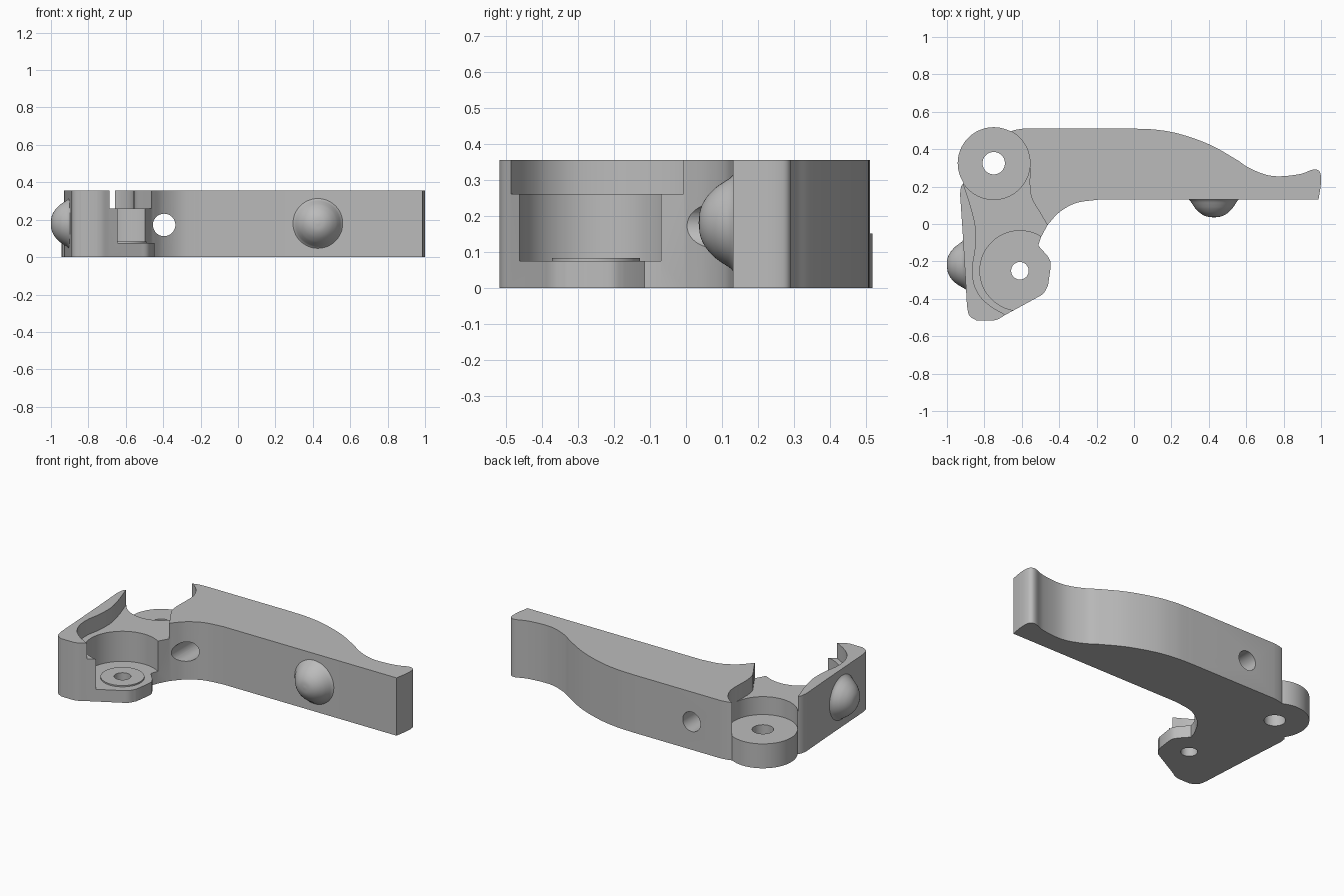
import bpy, bmesh, math
from mathutils import Matrix, Vector

cube = bpy.data.objects.get("Cube")
if cube:
    bpy.data.objects.remove(cube)

HEIGHT = 0.355
PIVOT = (-0.75, 0.325)
SOCKET = (-0.61, -0.25)

grey = bpy.data.materials.new("plain grey")
grey.use_nodes = True
grey.diffuse_color = (0.5, 0.5, 0.5, 1)
grey.node_tree.nodes["Principled BSDF"].inputs["Base Color"].default_value = (0.5, 0.5, 0.5, 1)


def make(name, bm):
    bmesh.ops.recalc_face_normals(bm, faces=bm.faces)
    mesh = bpy.data.meshes.new(name)
    bm.to_mesh(mesh)
    bm.free()
    mesh.materials.append(grey)
    ob = bpy.data.objects.new(name, mesh)
    bpy.context.collection.objects.link(ob)
    return ob


def smooth(pts, steps=6):
    """Catmull-Rom curve through the points."""
    p = [Vector(q) for q in pts]
    p = [2 * p[0] - p[1]] + p + [2 * p[-1] - p[-2]]
    out = []
    for a, b, c, d in zip(p, p[1:], p[2:], p[3:]):
        for i in range(steps):
            t = i / steps
            out.append(0.5 * (2 * b + (c - a) * t + (2 * a - 5 * b + 4 * c - d) * t * t
                              + (3 * b - a - 3 * c + d) * t ** 3))
    return out + [p[-2]]


def prism(name, outline, z0, z1):
    bm = bmesh.new()
    face = bm.faces.new([bm.verts.new((q[0], q[1], z0)) for q in outline])
    top = bmesh.ops.extrude_face_region(bm, geom=[face])["geom"]
    bmesh.ops.translate(bm, vec=(0, 0, z1 - z0),
                        verts=[v for v in top if isinstance(v, bmesh.types.BMVert)])
    return make(name, bm)


def disc(name, centre, r, z0, z1, sides=64):
    ring = [(centre[0] + r * math.cos(i * math.tau / sides),
             centre[1] + r * math.sin(i * math.tau / sides)) for i in range(sides)]
    return prism(name, ring, z0, z1)


def combine(target, tool, operation="DIFFERENCE"):
    mod = target.modifiers.new("shape", "BOOLEAN")
    mod.operation, mod.object, mod.solver = operation, tool, "EXACT"
    bpy.context.view_layer.objects.active = target
    bpy.ops.object.modifier_apply(modifier=mod.name)
    bpy.data.objects.remove(tool)


def dome(name, base, direction):
    profile = smooth([(0.14, -0.006), (0.125, 0.008), (0.112, 0.028), (0.096, 0.05),
                      (0.07, 0.074), (0.038, 0.09), (0, 0.095)], 4)
    bm = bmesh.new()
    verts = [bm.verts.new((q[0], 0, q[1])) for q in profile]
    edges = [bm.edges.new(pair) for pair in zip(verts, verts[1:])]
    bmesh.ops.spin(bm, geom=verts + edges, axis=(0, 0, 1), cent=(0, 0, 0),
                   angle=math.tau, steps=48)
    bmesh.ops.remove_doubles(bm, verts=bm.verts, dist=0.0005)
    turn = Vector(direction).to_track_quat("Z", "Y").to_matrix().to_4x4()
    bmesh.ops.transform(bm, matrix=Matrix.Translation(base) @ turn, verts=bm.verts)
    return make(name, bm)


# Lever body: side wall, front corner, socket flange, inner bend, handle, back
outline = [(-0.85, 0.3), (-0.925, 0.2), (-0.93, 0.16), (-0.917, -0.03), (-0.898, -0.35)]
outline += smooth([(-0.893, -0.44), (-0.88, -0.49), (-0.84, -0.517)])
outline += smooth([(-0.755, -0.517), (-0.725, -0.508), (-0.69, -0.487)], 4)
outline += smooth([(-0.525, -0.397), (-0.485, -0.372), (-0.46, -0.33)])
outline += smooth([(-0.446, -0.235), (-0.447, -0.2), (-0.463, -0.17)], 4)
outline += [(-0.512, -0.115), (-0.497, -0.07)]
outline += smooth([(-0.462, -0.005), (-0.4, 0.062), (-0.31, 0.112), (-0.193, 0.13)])
outline += [(0.986, 0.13)]
outline += smooth([(0.998, 0.2), (1.0, 0.25), (0.99, 0.283), (0.957, 0.291), (0.888, 0.267),
                   (0.78, 0.255), (0.7, 0.265), (0.61, 0.303), (0.545, 0.346), (0.406, 0.424),
                   (0.246, 0.481), (0.12, 0.504), (0, 0.51)])
outline += smooth([(-0.59, 0.51), (-0.63, 0.504), (-0.663, 0.495)], 3)
outline += [PIVOT]
body = prism("lever_body", outline, 0, HEIGHT)

# Stepped recess between side wall and handle
recess = smooth([(-0.914, 0.22), (-0.872, 0.09), (-0.847, -0.02), (-0.848, -0.13), (-0.863, -0.23),
                 (-0.855, -0.32), (-0.82, -0.39), (-0.765, -0.44), (-0.684, -0.487)])
recess += [(-0.6, -0.6), (-0.3, -0.5), (-0.42, -0.05)]
recess += smooth([(-0.462, -0.008), (-0.505, 0.065), (-0.545, 0.134), (-0.557, 0.2), (-0.556, 0.3)])
recess += [PIVOT]
combine(body, prism("recess_cutter", recess, 0.26, 0.5))

# Socket and pivot seats
combine(body, disc("socket_cutter", SOCKET, 0.214, 0.075, 0.6, 96))
combine(body, disc("pivot_cutter", PIVOT, 0.194, 0.15, 0.6, 96))
combine(body, disc("pivot_boss", PIVOT, 0.1925, 0, 0.15, 96), "UNION")

# Washer ring around the socket hole, then the three through holes
combine(body, disc("socket_washer", SOCKET, 0.122, 0.04, 0.083), "UNION")
combine(body, disc("socket_hole_cutter", SOCKET, 0.047, -0.1, 0.5, 48))
combine(body, disc("pivot_hole_cutter", PIVOT, 0.06, -0.1, 0.5, 48))
cross = disc("cross_hole_cutter", (0, 0), 0.06, -0.8, 0.8, 48)
cross.data.transform(Matrix.Translation((-0.395, 0, 0.172)) @ Matrix.Rotation(math.pi / 2, 4, "X"))
combine(body, cross)

# Domed bumps on the handle and the side wall
parts = [body,
         dome("handle_bump", (0.427, 0.13, 0.18), (0, -1, 0)),
         dome("side_bump", (-0.906, -0.22, 0.18), (-1, -0.06, 0))]

for ob in parts:
    bpy.ops.object.select_all(action="DESELECT")
    ob.select_set(True)
    bpy.context.view_layer.objects.active = ob
    bpy.ops.object.shade_smooth_by_angle(angle=math.radians(30))
